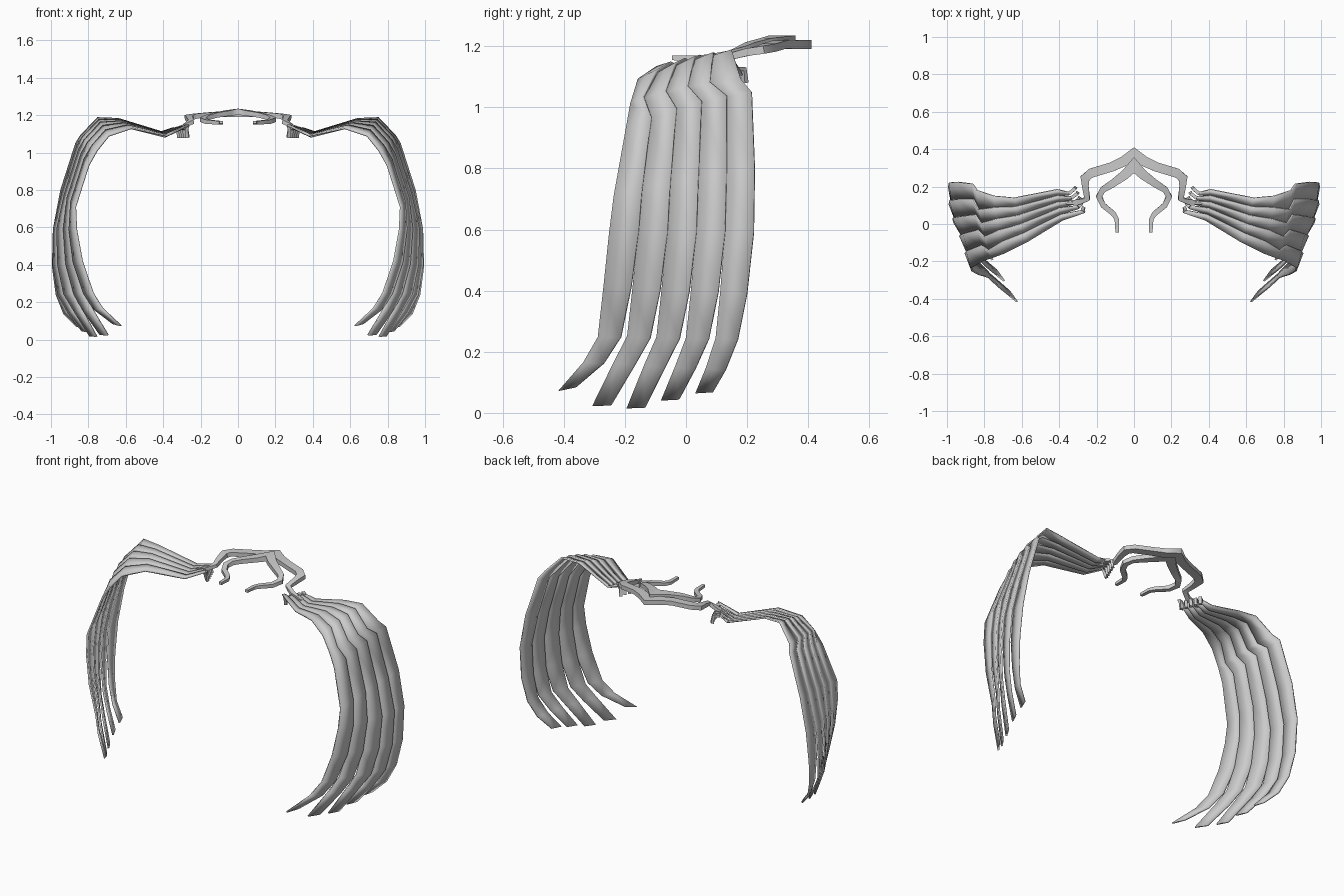
import bpy
from mathutils import Vector

if "Cube" in bpy.data.objects:
    bpy.data.objects.remove(bpy.data.objects["Cube"])

# wing profiles from root to tip: (x, y, z) along the front and the back border
FRONT = [(.25, .05, 1.15), (.38, .02, 1.09), (.57, -.095, 1.13), (.69, -.155, 1.09),
         (.755, -.18, 1.01), (.80, -.195, .93), (.87, -.235, .71), (.865, -.25, .59),
         (.83, -.275, .42), (.76, -.31, .25), (.70, -.37, .17), (.585, -.47, .10)]
BACK = [(.35, .17, 1.13), (.41, .185, 1.11), (.64, .14, 1.18), (.75, .15, 1.185),
        (.84, .18, 1.09), (.865, .215, 1.05), (.945, .225, .80), (.985, .222, .59),
        (.99, .20, .39), (.97, .17, .24), (.93, .13, .14), (.86, .09, .065)]
SPREAD = [0, .3, .55, .75, .9, 1]            # how x and z shift over the six seams
WIDTH = [.6, 1, 1, 1, 1, 1, 1, 1, .92, .75, .64, .52]
TIP_Z = [.10, .085, .025, .018, .045, .07]


def seam(e, k):
    f, b = FRONT[k], BACK[k]
    t, u = SPREAD[e], e / 5
    y = f[1] + (b[1] - f[1]) * u
    if k == 4:                               # small kink at the shoulder
        y -= .03 * (0 < e < 5)
    z = f[2] + (b[2] - f[2]) * t
    if k == len(FRONT) - 1:
        z = TIP_Z[e]
    bulge = .012 if e in (3, 4) and 6 < k < 10 else 0
    return Vector((f[0] + (b[0] - f[0]) * t + bulge, y, z))


def make(name, verts, faces, thick=0):
    me = bpy.data.meshes.new(name)
    me.from_pydata([tuple(v) for v in verts], [], faces)
    ob = bpy.data.objects.new(name, me)
    bpy.context.collection.objects.link(ob)
    if thick:
        s = ob.modifiers.new("thickness", 'SOLIDIFY')
        s.thickness, s.offset = thick, 0
    m = ob.modifiers.new("mirror", 'MIRROR')
    m.use_clip = True
    bpy.ops.object.select_all(action='DESELECT')
    ob.select_set(True)
    bpy.context.view_layer.objects.active = ob
    bpy.ops.object.shade_smooth_by_angle(angle=.5)
    return ob


def bar(name, path, widths, heights, start_on_axis=False):
    """Rectangular bar swept along a path, kept level across its width."""
    pts = [Vector(p) for p in path]
    verts, faces, n = [], [], len(pts)
    for i, p in enumerate(pts):
        d = (pts[min(i + 1, n - 1)] - pts[max(i - 1, 0)]).normalized()
        if i == 0 and start_on_axis:
            d = Vector((1, 0, 0))
        s = Vector((-d.y, d.x, 0))
        s = s.normalized() if s.length > .05 else Vector((0, 1, 0))
        up = d.cross(s).normalized()
        w, h = s * widths[i] / 2, up * heights[i] / 2
        verts += [p + w + h, p - w + h, p - w - h, p + w - h]
        if i:
            a, b = 4 * i - 4, 4 * i
            faces += [(a + j, a + (j + 1) % 4, b + (j + 1) % 4, b + j) for j in range(4)]
    if not start_on_axis:
        faces.append((3, 2, 1, 0))
    faces.append(tuple(range(4 * n - 4, 4 * n)))
    return make(name, verts, faces)


# five overlapping blades per wing, each with a stub under its root
for i in range(5):
    verts, faces = [], []
    for k in range(len(FRONT)):
        right = seam(i + 1, k)
        left = right.lerp(seam(i, k), WIDTH[k])
        if k == len(FRONT) - 1:
            left.z = right.z - .012
        if i:                                # tuck under the blade in front
            left += (Vector((.4, left.y, .5)) - left).normalized() * .012
        verts += [left, right]
        if k:
            a = 2 * k - 2
            faces.append((a, a + 1, a + 3, a + 2))
    make(f"wing_blade_{i + 1}", verts, faces, .01)
    root = (verts[0] + verts[1]) / 2
    bar(f"wing_stub_{i + 1}",
        [root + Vector((.0, 0, 0)), (.275 + .011 * i, .075 + .028 * i, 1.125),
         (.27 + .011 * i, .085 + .027 * i, 1.08)], [.018] * 3, [.016] * 3)

# outer arch of the headband
bar("arch", [(0, .38, 1.205), (.055, .335, 1.205), (.12, .305, 1.205), (.23, .272, 1.195),
             (.262, .245, 1.188), (.26, .20, 1.18), (.25, .135, 1.165), (.29, .118, 1.14),
             (.36, .115, 1.115)],
    [.06, .055, .05, .05, .05, .035, .03, .028, .02],
    [.03, .028, .026, .026, .026, .025, .022, .02, .018], True)

# inner curled horns
bar("inner_horn", [(0, .315, 1.218), (.05, .262, 1.212), (.12, .212, 1.2), (.165, .185, 1.188),
                   (.187, .148, 1.175), (.165, .10, 1.165), (.11, .055, 1.16),
                   (.092, .025, 1.16), (.09, -.045, 1.162)],
    [.085, .05, .04, .034, .032, .03, .028, .024, .018],
    [.034, .028, .026, .025, .024, .022, .02, .018, .016], True)
